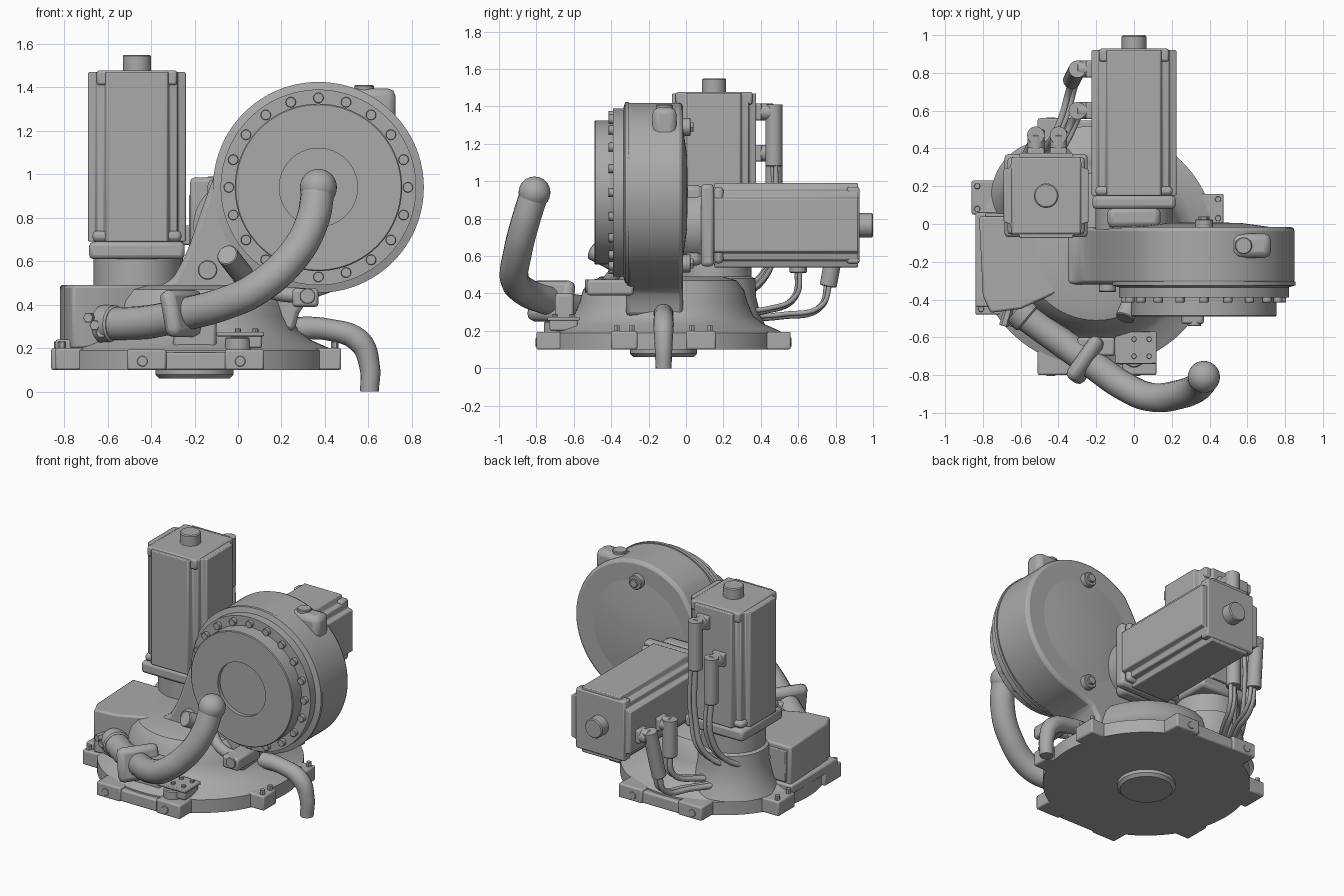
import bpy, bmesh, math
from mathutils import Vector, Matrix

if "Cube" in bpy.data.objects:
    bpy.data.objects.remove(bpy.data.objects["Cube"])

grey = bpy.data.materials.new("machine grey")
grey.use_nodes = True
grey.diffuse_color = (0.4, 0.4, 0.4, 1)
grey.node_tree.nodes["Principled BSDF"].inputs["Base Color"].default_value = (0.4, 0.4, 0.4, 1)
parts = []


def finish(name, bm, bevel=0, matrix=None):
    if matrix:
        bm.transform(matrix)
    bmesh.ops.recalc_face_normals(bm, faces=bm.faces)
    mesh = bpy.data.meshes.new(name)
    bm.to_mesh(mesh)
    bm.free()
    mesh.materials.append(grey)
    ob = bpy.data.objects.new(name, mesh)
    bpy.context.collection.objects.link(ob)
    if bevel:
        mod = ob.modifiers.new("Bevel", "BEVEL")
        mod.width, mod.segments, mod.limit_method = bevel, 2, "ANGLE"
    parts.append(ob)
    return ob


def aim(start, end):
    d = Vector(end) - Vector(start)
    return Matrix.Translation(start) @ d.to_track_quat("Z", "Y").to_matrix().to_4x4()


def lathe(name, profile, start=(0, 0, 0), end=(0, 0, 1), n=64):
    """Spin (radius, height) pairs about the line from start to end."""
    bm = bmesh.new()
    vs = [bm.verts.new((r, 0, h)) for r, h in profile]
    es = [bm.edges.new(p) for p in zip(vs, vs[1:])]
    bmesh.ops.spin(bm, geom=vs + es, cent=(0, 0, 0), axis=(0, 0, 1),
                   angle=math.tau, steps=n, use_duplicate=False)
    bmesh.ops.remove_doubles(bm, verts=bm.verts, dist=1e-5)
    return finish(name, bm, 0, aim(start, end))


def rod(name, start, end, r, n=24):
    h = (Vector(end) - Vector(start)).length
    c = r * 0.1
    return lathe(name, [(0, 0), (r, 0), (r, h - c), (r - c, h), (0, h)], start, end, n)


def box(name, x, y, z, bevel=0.01, matrix=None):
    bm = bmesh.new()
    bmesh.ops.create_cube(bm, size=1)
    for v in bm.verts:
        v.co = [(a + b) / 2 + (b - a) * c for (a, b), c in zip((x, y, z), v.co)]
    return finish(name, bm, bevel, matrix)


def prism(name, outline, depth, bevel=0, matrix=None):
    bm = bmesh.new()
    face = bm.faces.new([bm.verts.new((a, b, 0)) for a, b in outline])
    top = bmesh.ops.extrude_face_region(bm, geom=[face])["geom"]
    for v in top:
        if isinstance(v, bmesh.types.BMVert):
            v.co.z += depth
    return finish(name, bm, bevel, matrix)


def tube(name, points, r, radii=None):
    cu = bpy.data.curves.new(name, "CURVE")
    cu.dimensions, cu.bevel_depth, cu.bevel_resolution = "3D", r, 6
    cu.use_fill_caps = True
    sp = cu.splines.new("BEZIER")
    sp.bezier_points.add(len(points) - 1)
    for i, (bp, p) in enumerate(zip(sp.bezier_points, points)):
        bp.co, bp.handle_left_type, bp.handle_right_type = p, "AUTO", "AUTO"
        bp.radius = radii[i] if radii else 1
    cu.materials.append(grey)
    ob = bpy.data.objects.new(name, cu)
    bpy.context.collection.objects.link(ob)


# Base turntable with a domed casting and a hub underneath
BX, BY = -0.2, -0.12
lathe("base_casting", [(0, .1), (.64, .1), (.64, .19), (.61, .205), (.53, .24), (.48, .28),
      (.45, .35), (.43, .42), (.39, .47), (.32, .49), (0, .49)], (BX, BY, 0), (BX, BY, 1), 96)
rod("base_hub", (BX, BY, .11), (BX, BY, .06), .18, 48)

# Mounting pads on the rim, mirrored front to back
for side, label in ((-1, "front"), (1, "back")):
    face = BY + side * .68
    lo, hi = sorted((face, face - side * .16))
    for px in (-.42, .03):
        box(label + "_pad", (px - .09, px + .09), (lo, hi), (.1, .195))
        rod(label + "_pad_plug", (px - .02, face - side * .02, .14), (px - .02, face + side * .004, .14), .024)
    box(label + "_pad_bridge", (-.35, -.05), sorted((face - side * .012, face - side * .14)), (.1, .18))

# Side tabs with bolts
for x0, x1, y0, y1 in ((-.86, -.72, .05, .23), (-.84, -.7, -.48, -.3), (.3, .475, .0, .16), (.3, .475, -.4, -.26)):
    box("side_tab", (x0, x1), (y0, y1), (.1, .2))
    edge = x0 + .03 if x0 < 0 else x1 - .03
    for by in (y0 + .03, y1 - .03):
        rod("tab_bolt", (edge, by, .19), (edge, by, .23), .017, 6)

# Cable box on the base
prism("cable_box", [(-.82, .04), (-.8, -.38), (-.76, -.47), (-.6, -.45), (-.38, -.35), (-.4, .04)],
      .29, .012, Matrix.Translation((0, 0, .2)))
box("cable_box_foot", (-.84, -.45), (-.44, .06), (.18, .24))
box("cable_entry_plate", (-.79, -.5), (.035, .055), (.25, .46), .005)

# Arm housing: round head flowing down into the base
CX, CZ = .37, .94
outline = [(CX + .48 * math.cos(math.radians(a)), CZ + .48 * math.sin(math.radians(a)))
           for a in range(132, -82, -4)]
outline += [(.32, .42), (.28, .36), (.26, .28), (-.36, .28), (-.36, .485), (-.3, .52), (-.255, .6),
            (-.22, .68), (-.18, .8), (-.13, .94), (-.07, 1.09), (0, 1.22)]
turn = Matrix.Rotation(math.pi / 2, 4, "X")
prism("arm_housing", outline, .305, .022, Matrix.Translation((0, -.015, 0)) @ turn)
lathe("housing_back_cone", [(.45, 0), (.2, .035), (0, .04)], (CX, -.03, CZ), (CX, 1, CZ))

# Front flange, output plate and bolt ring
lathe("front_flange", [(0, 0), (.485, 0), (.485, .02), (.45, .03), (.45, .085), (0, .085)],
      (CX, -.305, CZ), (CX, -1, CZ), 96)
lathe("output_plate", [(.385, 0), (.385, .105), (.38, .11), (.18, .11), (.18, .085), (0, .085)],
      (CX, -.38, CZ), (CX, -1, CZ), 96)
for i in range(20):
    a = math.tau * i / 20
    bx, bz = CX + .412 * math.cos(a), CZ + .412 * math.sin(a)
    rod("flange_bolt", (bx, -.38, bz), (bx, -.415, bz), .024, 12)

# Lifting lug, rear plugs and front fittings on the housing
box("lifting_lug", (.5, .725), (-.18, -.05), (1.2, 1.395), .035)
rod("lug_eye", (.58, -.115, 1.38), (.58, -.115, 1.41), .045)
for z in (1.29, .56):
    rod("rear_plug", (CX, -.03, z), (CX, .025, z), .048)
    rod("rear_plug_cap", (CX, .02, z), (CX, .04, z), .03, 6)
rod("front_plug", (-.14, -.3, .56), (-.14, -.36, .56), .045)
rod("angled_stub", (.02, -.33, .54), (-.05, -.5, .63), .05)
tube("lower_bracket", [(.06, -.37, .52), (.16, -.42, .46), (.32, -.45, .44)], .035)
box("lower_bracket_block", (.25, .37), (-.53, -.28), (.39, .475), .015)
rod("bracket_screw", (.32, -.5, .44), (.32, -.54, .44), .036)


def motor(name, matrix, flange, length):
    """Square servo motor standing on local z."""
    quarter = [(.225, -.14), (.225, .14), (.19, .15), (.185, .185), (.15, .19), (.14, .225)]
    pts = []
    for k in range(4):
        c, s = round(math.cos(k * math.pi / 2)), round(math.sin(k * math.pi / 2))
        pts += [(c * a - s * b, s * a + c * b) for a, b in quarter[:-1]]
    prism(name + "_body", pts, length - flange, .006, matrix @ Matrix.Translation((0, 0, flange)))
    box(name + "_flange", (-.22, .22), (-.22, .22), (0, flange), .02, matrix)
    box(name + "_flange_step", (-.205, .205), (-.205, .205), (flange, flange + .05), .02, matrix)
    box(name + "_end_cap", (-.185, .185), (-.205, .205), (length - .06, length + .008), .012, matrix)
    p, q = matrix @ Vector((0, 0, length)), matrix @ Vector((0, 0, length + .08))
    rod(name + "_knob", p, q, .065, 32)


# Upright motor on its pedestal, and the horizontal motor behind the arm
motor("upright_motor", Matrix.Translation((-.465, .15, .61)), .08, .86)
lathe("upright_pedestal", [(.29, .2), (.25, .28), (.225, .38), (.22, .48), (.2, .49), (.2, .62), (0, .62)],
      (-.465, .15, 0), (-.465, .15, 1))
motor("rear_motor", Matrix.Translation((0, .08, .765)) @ Matrix.Rotation(-math.pi / 2, 4, "X"), .07, .84)
rod("rear_motor_neck", (0, -.03, .765), (0, .1, .765), .205, 48)
box("rear_neck_pad", (-.14, .14), (-.02, .09), (.55, .98), .03)

# Elbow connectors and their cables: socket, bend, hanging end, cable route
routes = (
    ("upper", (-.4, .36, 1.37), (-.4, .47, 1.37), (-.4, .47, 1.08),
     [(-.4, .47, .75), (-.45, .43, .5), (-.56, .25, .38), (-.58, .05, .39)]),
    ("lower", (-.52, .36, 1.15), (-.52, .47, 1.15), (-.52, .47, .88),
     [(-.52, .47, .65), (-.57, .38, .47), (-.64, .22, .4), (-.66, .05, .39)]),
    ("near", (-.21, .6, .72), (-.3, .6, .72), (-.3, .6, .51),
     [(-.31, .58, .38), (-.38, .43, .31), (-.52, .2, .31), (-.58, .05, .32)]),
    ("far", (-.21, .82, .72), (-.3, .82, .72), (-.33, .76, .44),
     [(-.34, .72, .33), (-.4, .52, .28), (-.57, .22, .28), (-.66, .05, .31)]))
for label, socket, bend, tip, route in routes:
    box(label + "_socket_base", *[(c - .045, c + .045) for c in socket], .01)
    rod(label + "_socket", socket, bend, .045)
    rod(label + "_connector", Vector(bend) + Vector((0, 0, .04)), tip, .046)
    tube(label + "_cable", [Vector(tip) + Vector((0, 0, .03))] + route, .018)
    tube(label + "_cable_pair", [p + Vector((.03, .01, .01)) for p in map(Vector, [tip] + route)], .013)

# Thick front hose with ball end, clamp and inlet fitting
tube("front_hose", [(-.6, -.47, .31), (-.42, -.6, .32), (-.23, -.735, .36), (-.05, -.86, .41),
     (.08, -.915, .47), (.25, -.9, .62), (.34, -.86, .78), (.37, -.81, .94)], .077)
bm = bmesh.new()
bmesh.ops.create_uvsphere(bm, u_segments=32, v_segments=16, radius=.085)
finish("hose_ball", bm, 0, Matrix.Translation((.37, -.81, .94)))
clamp = aim((-.25, -.72, .36), (-.05, -.86, .41))
box("hose_clamp", (-.135, .135), (-.11, .11), (-.04, .04), .035, clamp)
box("clamp_foot", (-.3, -.1), (-.7, -.6), (.2, .4), .015)
rod("hose_collar", (-.62, -.45, .31), (-.56, -.5, .31), .088)
for k in range(3):
    rod("inlet_fitting", (-.6 - .03 * k, -.44, .27 + .035 * k), (-.63 - .03 * k, -.54, .27 + .035 * k), .025, 6)

# Valve block on the front of the base
box("valve_plate", (-.1, .12), (-.74, -.57), (.255, .275), .005)
box("valve_block", (-.03, .11), (-.73, -.58), (.2, .27))
rod("valve_stem", (0, -.7, .19), (0, -.7, .25), .06)
for sx in (.0, .08):
    for sy in (-.7, -.61):
        rod("valve_screw", (sx, sy, .27), (sx, sy, .29), .014, 8)

# Drain spout curving down at the side
tube("drain_spout", [(.22, -.12, .29), (.42, -.12, .285), (.56, -.12, .23), (.605, -.12, .12),
     (.605, -.12, 0)], .05, [1.1, 1, 1.1, .95, .85])

bpy.ops.object.select_all(action="DESELECT")
for ob in parts:
    ob.select_set(True)
bpy.context.view_layer.objects.active = parts[0]
bpy.ops.object.shade_smooth_by_angle(angle=math.radians(35))
